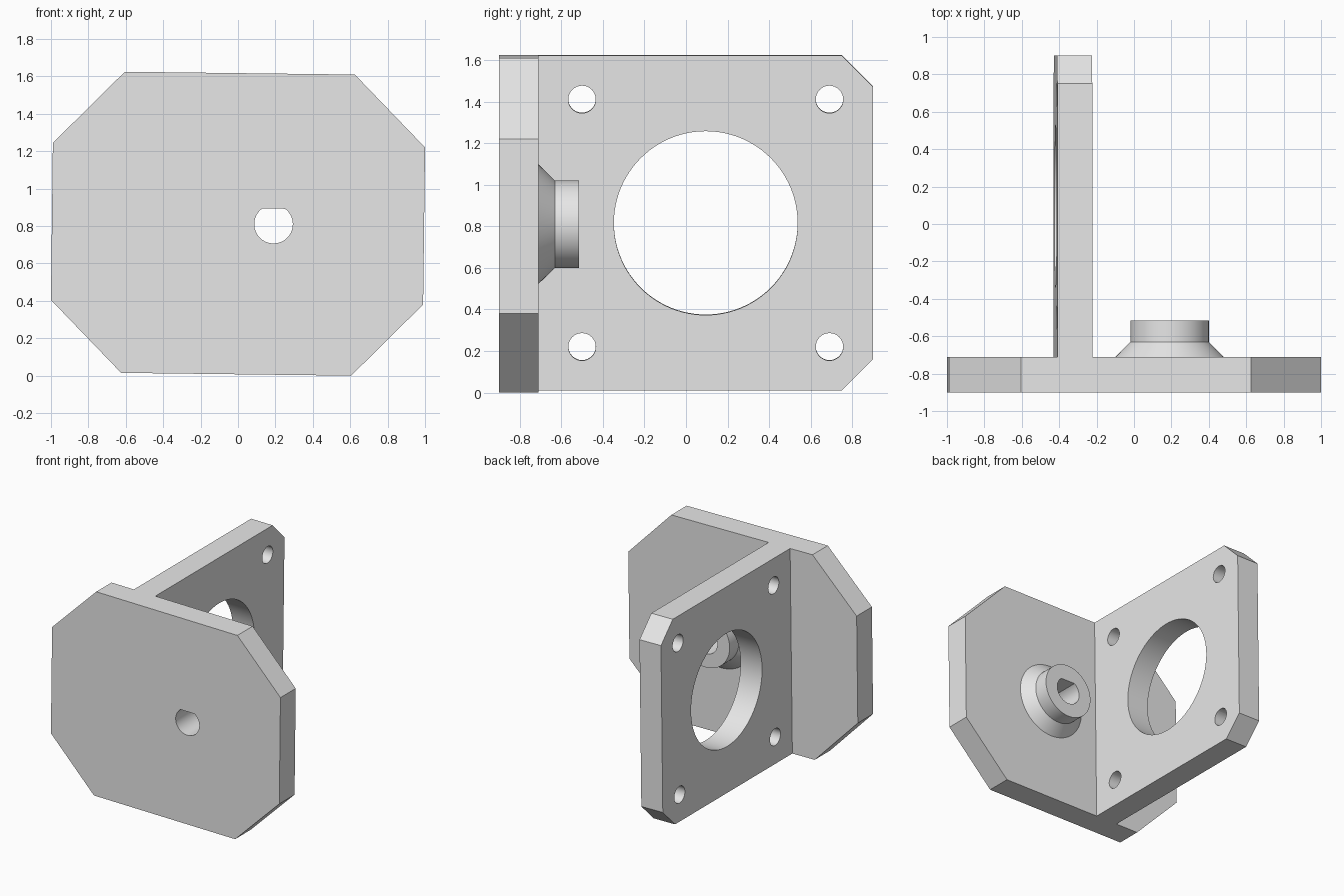
import bpy
import bmesh
from math import sin, cos, pi, asin, radians
from mathutils import Vector

if "Cube" in bpy.data.objects:
    bpy.data.objects.remove(bpy.data.objects["Cube"], do_unlink=True)

grey = bpy.data.materials.new("plain grey")
grey.use_nodes = True
grey.diffuse_color = (0.8, 0.8, 0.8, 1)
grey.node_tree.nodes["Principled BSDF"].inputs["Base Color"].default_value = (0.8, 0.8, 0.8, 1)


def finish(bm, name):
    bmesh.ops.recalc_face_normals(bm, faces=bm.faces[:])
    mesh = bpy.data.meshes.new(name)
    bm.to_mesh(mesh)
    bm.free()
    mesh.materials.append(grey)
    obj = bpy.data.objects.new(name, mesh)
    bpy.context.collection.objects.link(obj)
    return obj


def prism(name, outline, axis, start, end):
    """Extrude an outline along x (points are y, z) or along y (points are x, z)."""
    bm = bmesh.new()
    place = (lambda a, b: (start, a, b)) if axis == "x" else (lambda a, b: (a, start, b))
    face = bm.faces.new([bm.verts.new(place(a, b)) for a, b in outline])
    moved = bmesh.ops.extrude_face_region(bm, geom=[face])["geom"]
    depth = end - start
    bmesh.ops.translate(bm, verts=[v for v in moved if isinstance(v, bmesh.types.BMVert)],
                        vec=Vector((depth, 0, 0) if axis == "x" else (0, depth, 0)))
    return finish(bm, name)


def circle(cx, cz, r, n):
    return [(cx + r * cos(2 * pi * i / n), cz + r * sin(2 * pi * i / n)) for i in range(n)]


def lathe_y(name, profile, cx, n=64):
    """Closed solid of revolution about an axis along y."""
    bm = bmesh.new()
    rings = [[bm.verts.new((x, y, z)) for x, z in circle(cx, 0, r, n)] for r, y in profile]
    for a, b in zip(rings, rings[1:]):
        for i in range(n):
            j = (i + 1) % n
            bm.faces.new((a[i], a[j], b[j], b[i]))
    bm.faces.new(rings[0])
    bm.faces.new(rings[-1])
    return finish(bm, name)


def combine(target, tool, operation):
    mod = target.modifiers.new(operation.lower(), "BOOLEAN")
    mod.operation = operation
    mod.solver = "EXACT"
    mod.object = tool
    bpy.context.view_layer.objects.active = target
    bpy.ops.object.modifier_apply(modifier=mod.name)
    bpy.data.objects.remove(tool, do_unlink=True)


H = 0.805           # half height of both plates
HOLE_Y = 0.095      # middle of the hole pattern
SHAFT_X = 0.19      # middle of the shaft collar

# Front plate: rectangle with four cut corners
quarter = [(0.995, 0.42), (0.615, H)]
right_half = [(x, -z) for x, z in reversed(quarter)] + quarter
front_outline = right_half + [(-x, -z) for x, z in right_half]
bracket = prism("bracket", front_outline, "y", -0.9, -0.71)

# Upright mounting plate with cut rear corners
side_outline = [(-0.8, -H), (0.75, -H), (0.9, -H + 0.15),
                (0.9, H - 0.15), (0.75, H), (-0.8, H)]
combine(bracket, prism("mounting_plate", side_outline, "x", -0.42, -0.233), "UNION")

# Shaft collar with flared foot
collar = lathe_y("collar", [(0.288, -0.75), (0.288, -0.71), (0.21, -0.63), (0.21, -0.515)], SHAFT_X)
combine(bracket, collar, "UNION")

# Large opening and four screw holes
holes = [(HOLE_Y, 0, 0.442, 96)]
holes += [(HOLE_Y + 0.595 * sy, 0.595 * sz, 0.066, 32) for sy in (-1, 1) for sz in (-1, 1)]
for cy, cz, r, n in holes:
    combine(bracket, prism("hole", circle(cy, cz, r, n), "x", -0.6, -0.1), "DIFFERENCE")

# D-shaped shaft bore, flat side up
R, FLAT, N = 0.103, 0.083, 48
a0 = asin(FLAT / R)
sweep = pi + 2 * a0
bore = [(SHAFT_X + R * cos(a0 - sweep * i / N), R * sin(a0 - sweep * i / N)) for i in range(N + 1)]
combine(bracket, prism("bore", bore, "y", -1.0, -0.4), "DIFFERENCE")

# Slight lean, standing on the ground
bracket.location.z = 0.8125
bracket.rotation_euler.y = radians(0.7)

bracket.data.materials.clear()
bracket.data.materials.append(grey)
for poly in bracket.data.polygons:
    poly.material_index = 0
bpy.ops.object.select_all(action="DESELECT")
bracket.select_set(True)
bpy.context.view_layer.objects.active = bracket
bpy.ops.object.shade_smooth_by_angle(angle=radians(30))
